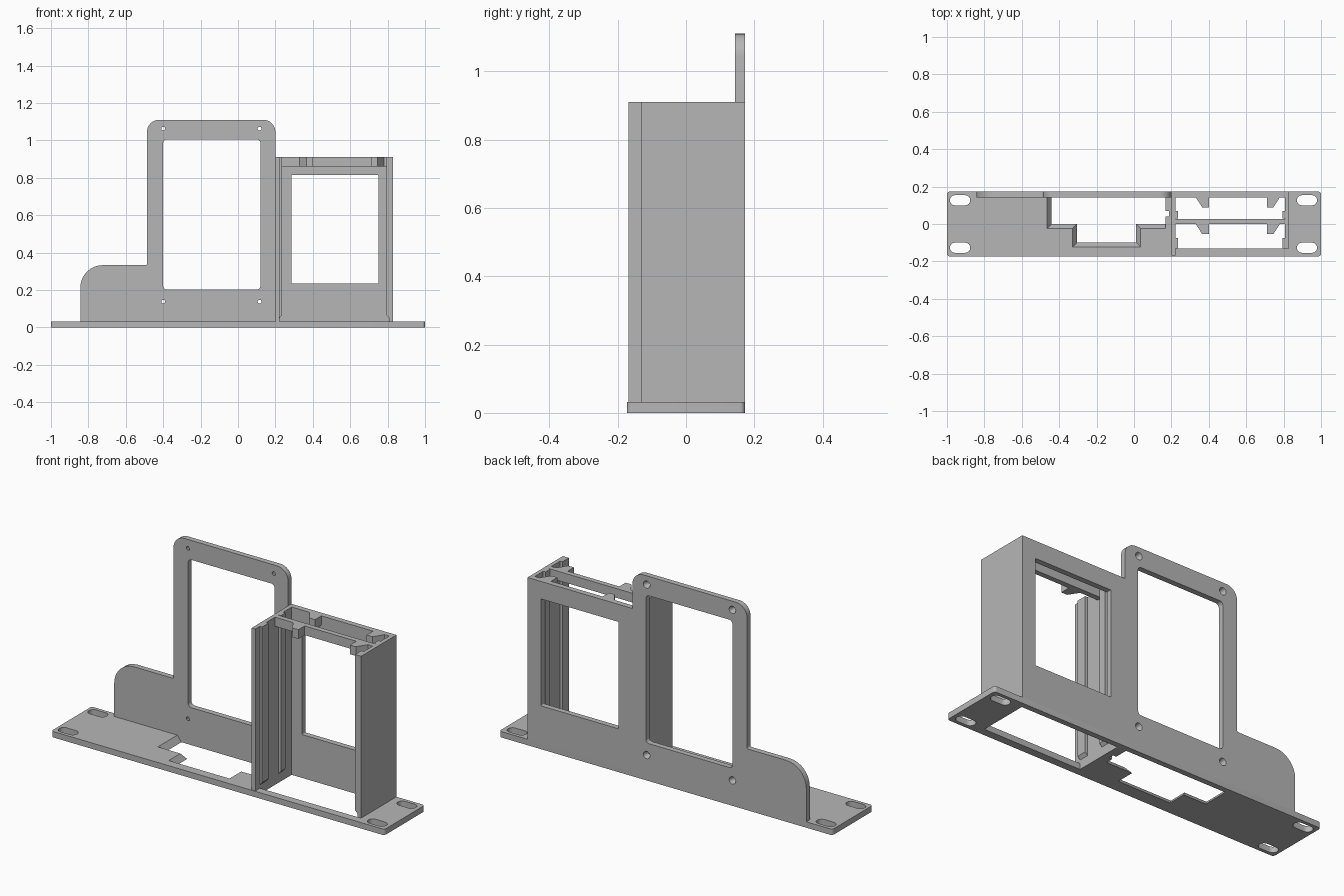
import bpy, bmesh
from math import sin, cos, pi, radians
from mathutils import Vector

if "Cube" in bpy.data.objects:
    bpy.data.objects.remove(bpy.data.objects["Cube"], do_unlink=True)

grey = bpy.data.materials.new("plain grey")
grey.use_nodes = True
COLOUR = (0.47, 0.47, 0.47, 1)
grey.diffuse_color = COLOUR
grey.node_tree.nodes["Principled BSDF"].inputs["Base Color"].default_value = COLOUR

AXES = {
    "z": lambda a, b, d: (a, b, d),   # outline in x, y
    "y": lambda a, b, d: (a, d, b),   # outline in x, z
}


def rounded(corners, steps=8):
    """Outline from (a, b, radius) corners, each turned into an arc."""
    out = []
    n = len(corners)
    for i, (a, b, r) in enumerate(corners):
        p = Vector((a, b))
        if r == 0:
            out.append((a, b))
            continue
        u = (Vector(corners[i - 1][:2]) - p).normalized()
        v = (Vector(corners[(i + 1) % n][:2]) - p).normalized()
        for k in range(steps + 1):
            t = k / steps * pi / 2
            out.append(tuple(p + u * r * (1 - sin(t)) + v * r * (1 - cos(t))))
    return out


def rect(a0, a1, b0, b1, r=0):
    return rounded([(a0, b0, r), (a1, b0, r), (a1, b1, r), (a0, b1, r)])


def circle(a, b, r, n=20):
    return [(a + r * cos(2 * pi * k / n), b + r * sin(2 * pi * k / n)) for k in range(n)]


def plate(name, axis, d0, d1, outline, holes=()):
    """Slab between depths d0 and d1; a hole is one loop, or a pair for sloped sides."""
    bm = bmesh.new()
    place = AXES[axis]
    caps = ([], [])
    for loop in [outline, *holes]:
        pair = loop if isinstance(loop, tuple) else (loop, loop)
        rings = []
        for flat, d, cap in zip(pair, (d0, d1), caps):
            ring = [bm.verts.new(place(a, b, d)) for a, b in flat]
            cap += [bm.edges.new((ring[i - 1], ring[i])) for i in range(len(ring))]
            rings.append(ring)
        lo, hi = rings
        for i in range(len(lo)):
            bm.faces.new((lo[i - 1], lo[i], hi[i], hi[i - 1]))
    normal = Vector(place(0, 0, 1))
    for cap in caps:
        bmesh.ops.triangle_fill(bm, use_beauty=True, use_dissolve=False, edges=cap, normal=normal)
    bmesh.ops.recalc_face_normals(bm, faces=bm.faces)
    mesh = bpy.data.meshes.new(name)
    bm.to_mesh(mesh)
    bm.free()
    mesh.materials.append(grey)
    obj = bpy.data.objects.new(name, mesh)
    bpy.context.collection.objects.link(obj)
    bpy.ops.object.select_all(action="DESELECT")
    obj.select_set(True)
    bpy.context.view_layer.objects.active = obj
    bpy.ops.object.shade_smooth_by_angle(angle=radians(30))
    return obj


BACK, INNER = 0.173, 0.143      # rear plate faces
FLOOR, TOP = 0.032, 0.91        # base top, bay top
BAY_L, BAY_R = 0.2, 0.83        # outer sides of the bay
WALL = 0.022
MID = (BAY_L + BAY_R) / 2 + 0.04

# Base plate with mounting slots, stepped opening with sloped rim, bay opening
slots = [rect(x - 0.054, x + 0.054, y - 0.027, y + 0.027, 0.0265)
         for x in (-0.93, 0.925) for y in (-0.127, 0.127)]


def stepped(grow):
    """Stepped opening, widened on its sloped sides."""
    g = grow
    return [(-0.44 - g, INNER), (-0.44 - g, -g), (-0.305 - g, -g), (-0.305 - g, -0.1 - g),
            (0.012 + g, -0.1 - g), (0.012 + g, -g), (0.168, -g), (0.168, 0.04),
            (0.187, 0.04), (0.187, 0.07), (0.168, 0.07), (0.168, INNER)]


bay_opening = rect(BAY_L + WALL, BAY_R - WALL, -0.13, INNER)
plate("base_plate", "z", 0, FLOOR, rect(-1, 1, -BACK, BACK, 0.015),
      slots + [(stepped(0), stepped(0.024)), bay_opening])

# Rear plate with two windows and countersunk screw holes
profile = rounded([(-0.843, FLOOR, 0), (-0.843, 0.333, 0.12), (-0.487, 0.333, 0.008),
                   (-0.487, 1.11, 0.065), (BAY_L, 1.11, 0.065), (BAY_L, TOP, 0),
                   (BAY_R, TOP, 0), (BAY_R, FLOOR, 0)])
screws = [(circle(x, z, 0.01), circle(x, z, 0.02)) for x in (-0.4, 0.115) for z in (0.138, 1.063)]
windows = [rect(-0.4, 0.12, 0.203, 1.005, 0.02), rect(0.285, 0.75, 0.235, 0.815, 0.004)]
plate("rear_plate", "y", INNER, BACK, profile, windows + screws)

# Bay side walls
plate("bay_right_wall", "z", FLOOR, TOP, rect(BAY_L, BAY_L + WALL, -0.168, INNER))
plate("bay_left_wall", "z", FLOOR, TOP, rect(BAY_R - WALL, BAY_R, -0.13, INNER))

# Guide ribs on the walls, sloped at the foot
for side, root, step in (("right", BAY_L + WALL, 0.014), ("left", BAY_R - WALL, -0.014)):
    rib = [(root, 0.05), (root + step, 0.066), (root + step, TOP), (root, TOP)]
    for place_name, y0, y1 in (("front", -0.13, -0.075), ("rear", 0.03, 0.07)):
        plate(f"guide_rib_{place_name}_{side}", "y", y0, y1, rib)

# Cross bar at the top of the bay
plate("cross_bar", "z", 0.86, TOP, rect(BAY_L + WALL, BAY_R - WALL, 0, 0.028))

# Tapered clips on the cross bar and the rear plate
for place_name, y in (("front", 0), ("rear", INNER)):
    for side, s in (("right", -1), ("left", 1)):
        shape = [(MID + s * dx, y - dy) for dx, dy in
                 ((0.155, 0), (0.225, 0), (0.19, 0.054), (0.155, 0.054))]
        plate(f"clip_{place_name}_{side}", "z", 0.86, TOP, shape)
